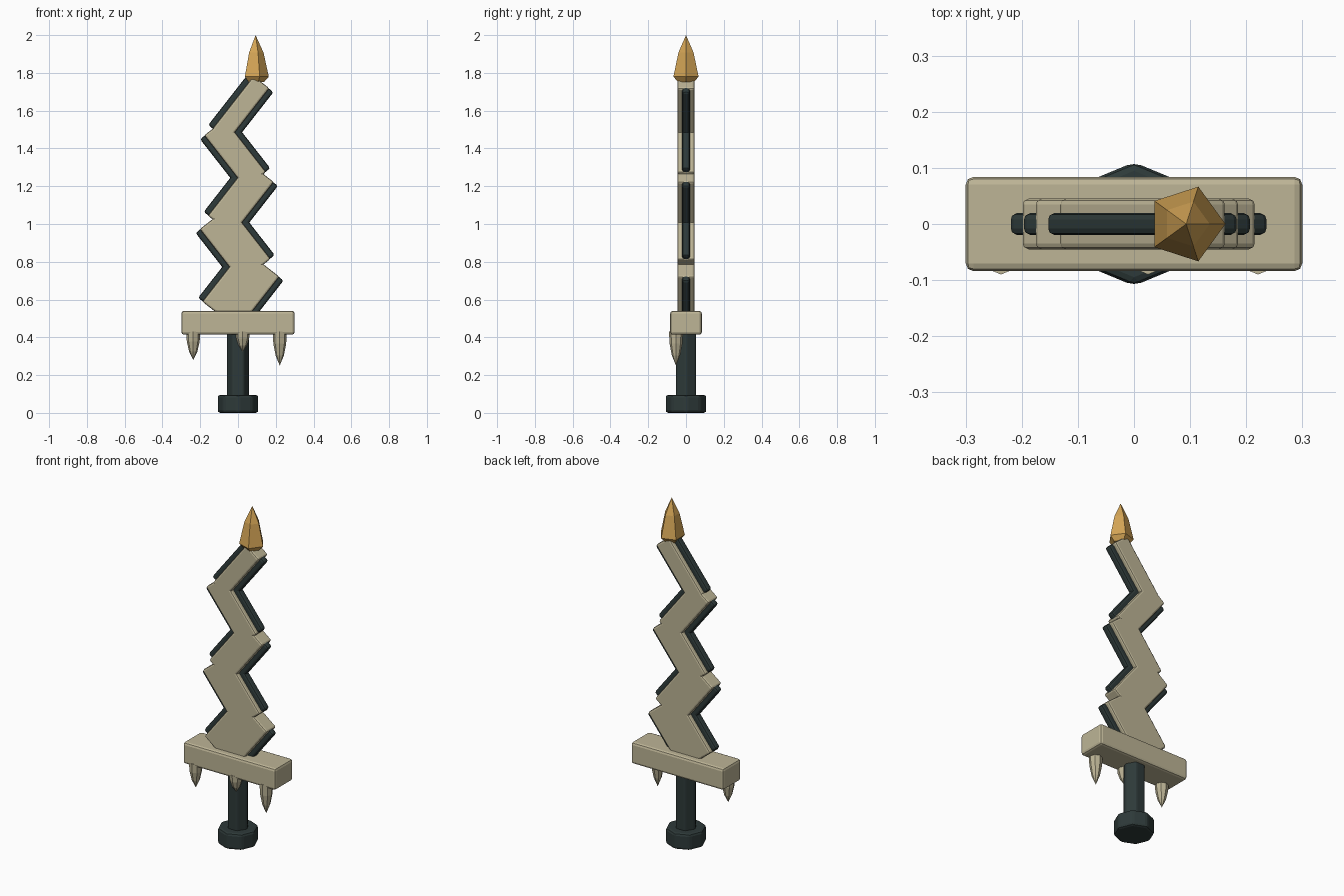
import bpy, bmesh, math
from mathutils import Matrix

if "Cube" in bpy.data.objects:
    bpy.data.objects.remove(bpy.data.objects["Cube"])

def material(name, rgb):
    m = bpy.data.materials.new(name)
    m.diffuse_color = (*rgb, 1)
    m.use_nodes = True
    m.node_tree.nodes["Principled BSDF"].inputs["Base Color"].default_value = m.diffuse_color
    return m

BONE = material("bone", (0.51, 0.46, 0.305))
DARK = material("dark slate", (0.027, 0.042, 0.041))
GOLD = material("gold", (0.66, 0.375, 0.092))

def finish(name, bm, mat, bevel=0, segments=2):
    bmesh.ops.recalc_face_normals(bm, faces=bm.faces)
    me = bpy.data.meshes.new(name)
    bm.to_mesh(me)
    bm.free()
    me.materials.append(mat)
    ob = bpy.data.objects.new(name, me)
    bpy.context.collection.objects.link(ob)
    if bevel:
        mod = ob.modifiers.new("bevel", 'BEVEL')
        mod.width, mod.segments = bevel, segments
        mod.limit_method = 'ANGLE'
        mod.angle_limit = math.radians(30)
    return ob

def box(name, size, loc, mat, bevel, tilt=0):
    bm = bmesh.new()
    bmesh.ops.create_cube(bm, size=1, matrix=Matrix.Diagonal((*size, 1)))
    ob = finish(name, bm, mat, bevel)
    ob.location = loc
    ob.rotation_euler.y = tilt
    return ob

def spun(name, rings, sides, loc, mat, bevel=0):
    """Stack of regular polygons (radius, z); radius 0 makes a point."""
    bm = bmesh.new()
    loops = []
    for r, z in rings:
        if r == 0:
            loops.append([bm.verts.new((0, 0, z))] * sides)
        else:
            loops.append([bm.verts.new((r * math.cos(math.tau * i / sides),
                                        r * math.sin(math.tau * i / sides), z)) for i in range(sides)])
    for a, b in zip(loops, loops[1:]):
        for i in range(sides):
            j = (i + 1) % sides
            bm.faces.new(list(dict.fromkeys((a[i], a[j], b[j], b[i]))))
    for end, (r, _) in ((loops[0], rings[0]), (loops[-1], rings[-1])):
        if r:
            bm.faces.new(end)
    ob = finish(name, bm, mat, bevel)
    ob.location = loc
    return ob

# Handle
spun("pommel", [(0.11, 0), (0.11, 0.095)], 8, (0, 0, 0), DARK, 0.014)
spun("grip", [(0.061, 0.085), (0.061, 0.43)], 6, (0, 0, 0), DARK, 0.01)

# Guard with hanging teeth
box("guard", (0.6, 0.168, 0.126), (0, 0, 0.477), BONE, 0.014)
for i, (x, tip) in enumerate(((-0.237, 0.28), (0.025, 0.325), (0.221, 0.25))):
    h = 0.43 - tip
    spun(f"guard_tooth_{i + 1}",
         [(0.037, 0.43), (0.034, 0.43 - h * 0.35), (0.022, 0.43 - h * 0.7), (0, tip)],
         8, (x, -0.053, 0), BONE)

# Zigzag blade: tilted bone slabs, each with a dark cutting edge on both sides
TILT = math.radians(38)
for i, width in enumerate((0.30, 0.258, 0.225, 0.198, 0.165)):
    side = 1 if i % 2 == 0 else -1
    loc = (0.015 * side, 0, 0.655 + 0.239 * i)
    box(f"blade_segment_{i + 1}", (width - 0.06, 0.09, 0.355), loc, BONE, 0.01, side * TILT)
    for s, label in ((-1, "left"), (1, "right")):
        off = s * (width / 2 - 0.03)
        pos = (loc[0] + off * math.cos(TILT), 0, loc[2] - off * math.sin(side * TILT))
        box(f"blade_edge_{label}_{i + 1}", (0.06, 0.04, 0.35), pos, DARK, 0.012, side * TILT)

# Faceted gold point
spun("blade_tip", [(0.045, 1.752), (0.07, 1.78), (0.042, 1.908), (0, 2.0)], 5, (0.093, 0, 0), GOLD)
